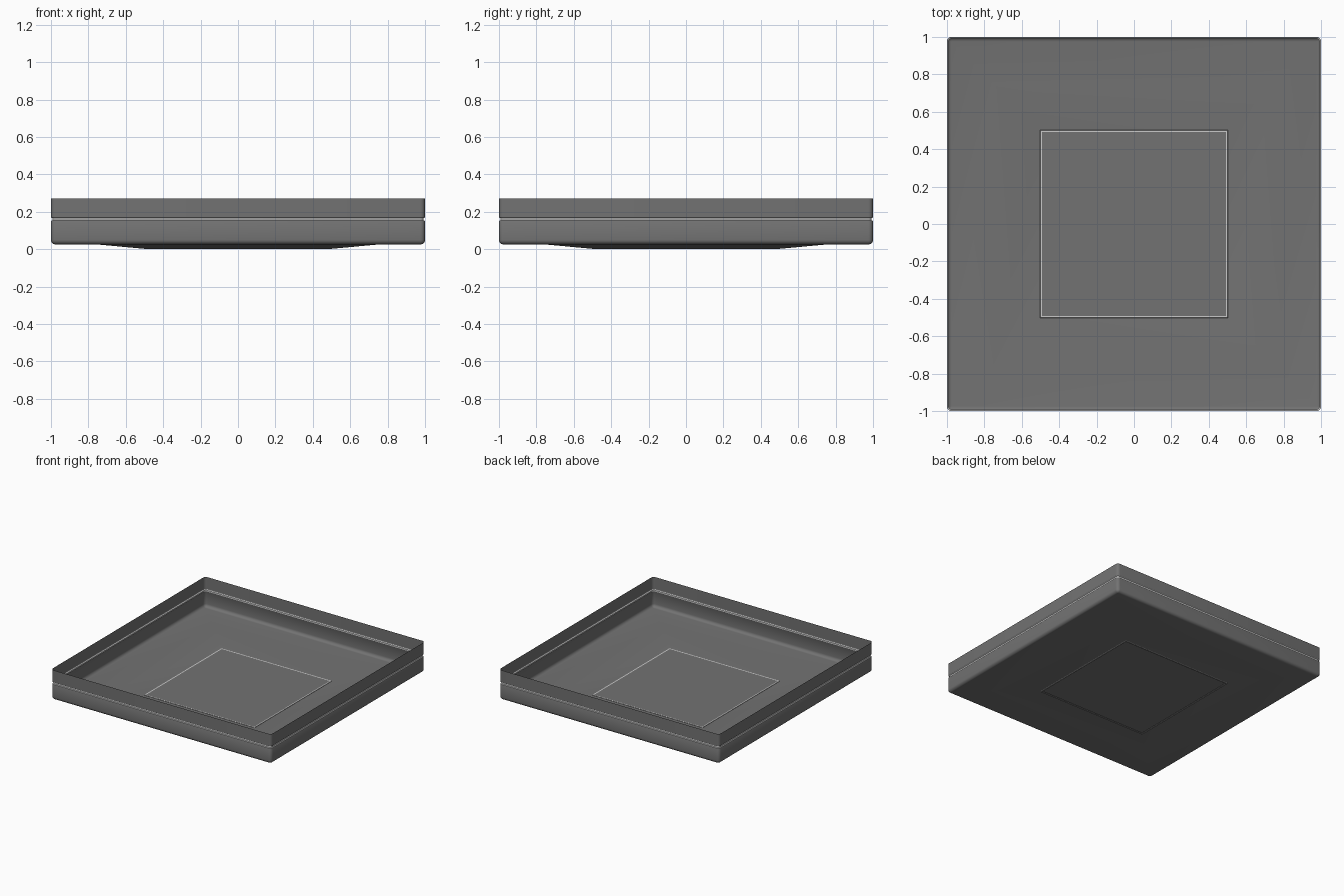
import bpy, bmesh, math

if "Cube" in bpy.data.objects:
    bpy.data.objects.remove(bpy.data.objects["Cube"])

SEG = 5          # segments per rounded corner
CORNER = 0.975   # centre of the corner arcs


def material(name, v):
    m = bpy.data.materials.new(name)
    m.diffuse_color = (v, v, v, 1)
    m.use_nodes = True
    m.node_tree.nodes["Principled BSDF"].inputs["Base Color"].default_value = m.diffuse_color
    return m


dark = material("dark_grey", 0.17)
light = material("light_grey", 0.6)


def ring(bm, half, z):
    """Square outline, with rounded corners outside CORNER."""
    r = max(0.0, half - CORNER)
    c = half - r
    verts = []
    for q in range(4):
        mid = math.pi / 4 + q * math.pi / 2
        cx = c * (1 if math.cos(mid) > 0 else -1)
        cy = c * (1 if math.sin(mid) > 0 else -1)
        for i in range(SEG + 1):
            a = (q + i / SEG) * math.pi / 2
            verts.append(bm.verts.new((cx + r * math.cos(a), cy + r * math.sin(a), z)))
    return verts


def shell(name, profile, mat, fill=False):
    """Sweep a (half width, height) profile around the square."""
    bm = bmesh.new()
    rings = [ring(bm, h, z) for h, z in profile]
    for a, b in zip(rings, rings[1:]):
        n = len(a)
        for i in range(n):
            j = (i + 1) % n
            bm.faces.new((a[i], a[j], b[j], b[i]))
    if fill:
        bm.faces.new(list(reversed(rings[0])))
    bmesh.ops.remove_doubles(bm, verts=bm.verts, dist=1e-5)
    me = bpy.data.meshes.new(name)
    bm.to_mesh(me)
    bm.free()
    me.materials.append(mat)
    ob = bpy.data.objects.new(name, me)
    bpy.context.collection.objects.link(ob)
    bpy.ops.object.select_all(action='DESELECT')
    ob.select_set(True)
    bpy.context.view_layer.objects.active = ob
    bpy.ops.object.shade_smooth_by_angle(angle=math.radians(30))
    return ob


# sunken square panel in the middle of the floor, and its light outline
shell("centre_panel", [(0.491, 0.004), (0.492, 0.0)], dark, fill=True).data
shell("panel_outline", [(0.491, 0.004), (0.501, 0.004)], light)

# sloped floor, rounded bottom edge and lower wall
fillet = [(0.975 + 0.025 * math.sin(t), 0.05 - 0.025 * math.cos(t))
          for t in (i * math.pi / 12 for i in range(7))]
shell("tray_body", [(0.501, 0.004), (0.502, 0.002), (0.75, 0.025)] + fillet
      + [(1.0, 0.148), (0.998, 0.152)], dark)

# light groove around the wall
shell("wall_groove", [(0.998, 0.152), (0.992, 0.155), (0.992, 0.166), (0.998, 0.169)], light)

# upper wall
shell("upper_wall", [(0.998, 0.169), (1.0, 0.172), (1.0, 0.27)], dark)
